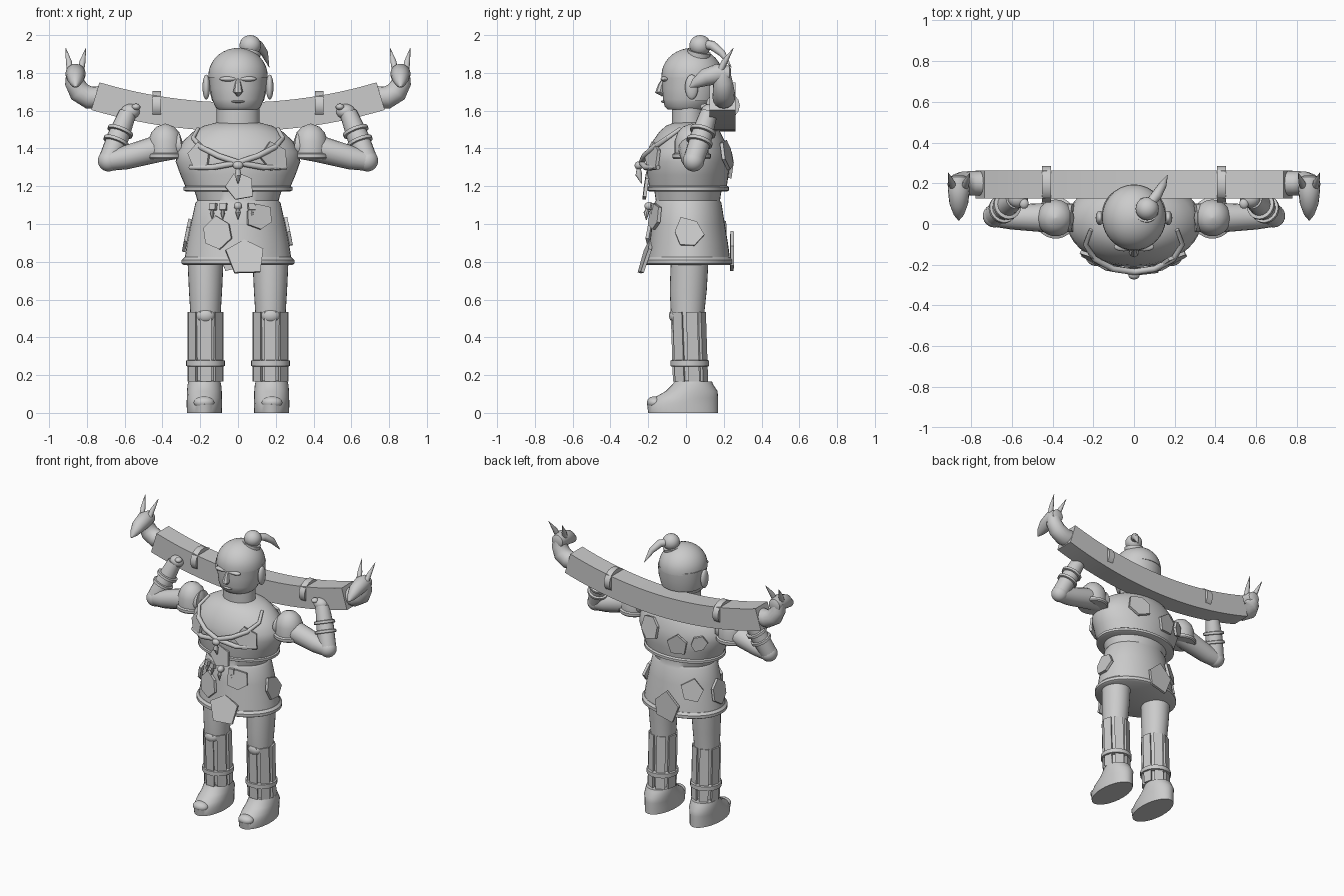
import bpy, bmesh, math, random
from mathutils import Vector

random.seed(4)
old = bpy.data.objects.get("Cube")
if old:
    bpy.data.objects.remove(old, do_unlink=True)

GREY = (0.6, 0.6, 0.6, 1)
clay = bpy.data.materials.new("plain grey")
clay.use_nodes = True
clay.diffuse_color = GREY
for node in clay.node_tree.nodes:
    if node.type == 'BSDF_PRINCIPLED':
        node.inputs["Base Color"].default_value = GREY


def finish(name, bm, angle=38):
    """Turn a bmesh into a shaded object with sharp creases kept."""
    bmesh.ops.recalc_face_normals(bm, faces=bm.faces)
    for f in bm.faces:
        f.smooth = True
    for e in bm.edges:
        e.smooth = e.calc_face_angle(0) < math.radians(angle)
    mesh = bpy.data.meshes.new(name)
    bm.to_mesh(mesh)
    bm.free()
    mesh.materials.append(clay)
    ob = bpy.data.objects.new(name, mesh)
    bpy.context.scene.collection.objects.link(ob)


def skin(name, rings):
    """Bridge matching closed rings of points and cap both ends."""
    bm = bmesh.new()
    rows = [[bm.verts.new(p) for p in ring] for ring in rings]
    for a, b in zip(rows, rows[1:]):
        for i in range(len(a)):
            j = (i + 1) % len(a)
            bm.faces.new((a[i], a[j], b[j], b[i]))
    bm.faces.new(rows[0])
    bm.faces.new(rows[-1])
    finish(name, bm)


def ellipse_point(a, z, rx, ry, cy, cx=0):
    return Vector((cx + rx * math.sin(a), cy - ry * math.cos(a), z))


def loft(name, rows, cx=0, n=40):
    """Stack of ellipses, each row being z, rx, ry, cy."""
    skin(name, [[ellipse_point(math.tau * i / n, *row, cx) for i in range(n)] for row in rows])


def tube(name, pts, radii, n=16):
    """Tapered tube along a path, with a frame carried from point to point."""
    pts = [Vector(p) for p in pts]
    rings, side, last = [], None, None
    for i, p in enumerate(pts):
        t = (pts[min(i + 1, len(pts) - 1)] - pts[max(i - 1, 0)]).normalized()
        side = t.orthogonal().normalized() if side is None else last.rotation_difference(t) @ side
        last, other = t, t.cross(side)
        rings.append([p + radii[i] * (math.cos(k * math.tau / n) * side + math.sin(k * math.tau / n) * other)
                      for k in range(n)])
    skin(name, rings)


def ball(name, loc, scale):
    bm = bmesh.new()
    bmesh.ops.create_uvsphere(bm, u_segments=24, v_segments=14, radius=1)
    for v in bm.verts:
        v.co = Vector(loc) + Vector(scale) * v.co
    finish(name, bm)


def surface(rows, a, z, out=0):
    """Point on a lofted body at an angle from the front and a height."""
    rows = sorted(rows)
    z0 = min(max(z, rows[0][0]), rows[-1][0])
    for lo, hi in zip(rows, rows[1:]):
        if lo[0] <= z0 <= hi[0]:
            f = (z0 - lo[0]) / (hi[0] - lo[0])
            rx, ry, cy = [l + f * (h - l) for l, h in zip(lo[1:], hi[1:])]
            return ellipse_point(a, z, rx + out, ry + out, cy)


def patch(name, rows, a, z, r, n=5, rot=0.0, wobble=0.2, thick=0.018):
    """Flat polygon plate lying on a body."""
    p = surface(rows, a, z)
    t = (surface(rows, a + 0.02, z) - surface(rows, a - 0.02, z)).normalized()
    u = (surface(rows, a, z + 0.02) - surface(rows, a, z - 0.02)).normalized()
    out = t.cross(u).normalized()
    rad = [r * random.uniform(1 - wobble, 1 + wobble / 2) for _ in range(n)]
    flat = [rad[i] * (math.cos(rot + i * math.tau / n) * t + math.sin(rot + i * math.tau / n) * u)
            for i in range(n)]
    skin(name, [[p + q + out * d for q in flat] for d in (0, thick)])


# Torso, waist belt, skirt and hem
torso = [(1.19, .275, .205, .01), (1.26, .305, .215, .01), (1.33, .33, .22, .01), (1.38, .325, .212, .01),
         (1.44, .29, .19, .015), (1.49, .235, .16, .02), (1.52, .18, .13, .025), (1.537, .115, .09, .025)]
belt = [(1.172, .275, .205, .012), (1.178, .288, .216, .012), (1.195, .288, .216, .012), (1.203, .275, .205, .012)]
skirt = [(.8, .285, .22, .015), (.9, .27, .207, .015), (1.0, .25, .193, .012), (1.11, .226, .178, .01),
         (1.125, .215, .17, .01), (1.19, .235, .18, .01)]
hem = [(.782, .285, .22, .015), (.79, .298, .233, .015), (.81, .298, .233, .015), (.825, .283, .22, .015)]
loft("torso", torso)
loft("waist_ring", belt)
loft("skirt", skirt)
loft("skirt_hem", hem)

# Patches on the clothing
for rows, spots in ((torso, ((-.66, 1.36, .08, 5), (.62, 1.35, .085, 5), (2.75, 1.37, .085, 6),
                             (-2.85, 1.31, .075, 5), (-2.4, 1.33, .06, 6))),
                    (belt, ((.03, 1.195, .08, 5),)),
                    (skirt, ((-.41, .95, .09, 6), (.45, 1.04, .08, 6), (1.57, .95, .085, 6),
                             (-1.57, .94, .085, 6), (-2.44, .97, .085, 5))),
                    (hem, ((.14, .83, .108, 5), (3.17, .85, .105, 5)))):
    for a, z, r, n in spots:
        patch("cloth_patch", rows, a, z, r, n, random.random() * 2)

# Waist ornaments: square tags with hanging points and a central knot
for a in (-.58, -.33, .3):
    patch("belt_tag", skirt, a, 1.09, .025, 4, math.pi / 4, 0, .025)
    top = surface(skirt, a, 1.075, .015)
    tube("belt_point", [top, top - Vector((0, 0, .02)), top - Vector((0, .008, .05))], [.006, .011, .001], 8)
ball("belt_knot", (0, -.195, 1.095), (.022, .025, .022))
tube("belt_tassel", [(0, -.2, 1.085), (0, -.21, 1.06), (0, -.21, 1.02)], [.008, .015, .002], 8)

# Crossed chest ropes
route = [(-1.25, 1.505), (-.95, 1.455), (-.62, 1.405), (-.3, 1.36), (0, 1.325), (.4, 1.3), (.85, 1.3)]
for s in (1, -1):
    path = [surface(torso, s * a, z, .01 + .016 * math.cos(a)) for a, z in route]
    tube("chest_rope", path, [.01, .012, .015, .016, .016, .016, .012], 10)
ball("rope_knot", (0, -.25, 1.31), (.028, .022, .022))
tube("rope_tassel", [(0, -.25, 1.3), (0, -.25, 1.26), (0, -.235, 1.215)], [.01, .018, .002], 10)

# Head, neck, cap and face
loft("neck", [(1.52, .113, .09, .015), (1.63, .113, .09, .015)])
loft("head", [(1.605, .105, .105, .01), (1.62, .12, .122, .01), (1.66, .137, .142, .02), (1.72, .148, .154, .028),
              (1.79, .152, .157, .03)])
loft("hair_back", [(1.65, .137, .12, .05), (1.72, .154, .135, .052), (1.79, .157, .138, .052)])
loft("cap", [(1.775, .157, .162, .032)] +
     [(1.785 + .147 * math.sin(t * math.pi / 18), .157 * math.cos(t * math.pi / 18),
       .162 * math.cos(t * math.pi / 18), .032) for t in range(9)] + [(1.932, .004, .004, .032)])
tube("nose", [(0, -.115, 1.77), (0, -.13, 1.735), (0, -.138, 1.7), (0, -.12, 1.685)], [.01, .018, .026, .012], 8)
ball("mouth", (0, -.118, 1.648), (.035, .015, .007))
for s in (1, -1):
    ball("brow", (s * .05, -.112, 1.768), (.048, .022, .014))
    ball("ear", (s * .168, .03, 1.725), (.02, .035, .066))

# Topknot with a hanging lock
ball("topknot", (.065, .075, 1.945), (.057, .057, .055))
tube("topknot_tie", [(.055, .065, 1.89), (.06, .07, 1.915)], [.062, .062], 24)
tube("topknot_lock", [(.07, .09, 1.95), (.11, .14, 1.945), (.14, .19, 1.905), (.165, .24, 1.83)],
     [.025, .026, .02, .001], 12)

# Curved beam across the shoulders
R, YMIN, YMAX, H = 2.65, .125, .262, .076


def on_beam(angle, up):
    return (R - up) * math.sin(angle), 1.567 + R - (R - up) * math.cos(angle)


rings = []
for i in range(25):
    angle = (i / 12 - 1) * .289
    (xl, zl), (xh, zh) = on_beam(angle, -H), on_beam(angle, H)
    rings.append([(xl, YMIN, zl), (xl, YMAX, zl), (xh, YMAX, zh), (xh, YMIN, zh)])
skin("shoulder_beam", rings)

for s in (1, -1):
    # Band round the beam
    skin("beam_band", [[(s * x, .195 + .09 * math.cos(k * math.tau / 16), 1.627 + .078 * math.sin(k * math.tau / 16))
                        for k in range(16)] for x in (.408, .452)])

    # Horned animal head on the beam end
    tube("beast_neck", [(s * .72, .2, 1.67), (s * .79, .2, 1.67), (s * .84, .2, 1.7), (s * .865, .195, 1.75),
                        (s * .865, .19, 1.8)], [.06, .06, .058, .052, .045])
    tube("beast_head", [(s * .86, .238, 1.795), (s * .86, .23, 1.795), (s * .86, .17, 1.795), (s * .86, .1, 1.775),
                        (s * .86, .05, 1.745), (s * .86, .02, 1.725)], [.025, .043, .054, .046, .027, .004])
    for base, tip in ((.888, .912), (.832, .805)):
        tube("beast_horn", [(s * base, .18, 1.81), (s * (base * 2 + tip) / 3, .205, 1.86), (s * tip, .252, 1.932)],
             [.018, .016, .001], 10)

    # Shoulder guard, bent arm, bracer and gripping hand
    loft("shoulder_guard", [(1.345, .096, .096, .03), (1.352, .102, .102, .03), (1.37, .102, .102, .03),
                            (1.376, .09, .09, .03), (1.44, .09, .09, .03), (1.485, .074, .074, .03),
                            (1.515, .046, .046, .03), (1.531, .004, .004, .03)], s * .385, 28)
    tube("upper_arm", [(s * .3, .03, 1.42), (s * .42, .03, 1.4), (s * .6, .035, 1.35), (s * .685, .04, 1.335)],
         [.07, .072, .062, .054])
    ball("elbow", (s * .685, .04, 1.335), (.057, .057, .057))
    elbow, wrist = Vector((s * .685, .04, 1.335)), Vector((s * .585, .12, 1.585))
    tube("forearm", [elbow, elbow.lerp(wrist, .5), wrist], [.055, .058, .046])
    for f in (.4, .62):
        tube("bracer_ring", [elbow.lerp(wrist, f + d) for d in (-.04, -.03, .03, .04)], [.06, .07, .07, .06], 24)
    ball("hand", (s * .57, .125, 1.595), (.05, .045, .04))
    ball("thumb", (s * .54, .1, 1.62), (.023, .025, .017))

    # Leg, plated greave and boot
    cx = s * .172
    loft("leg", [(.17, .076, .076, .02), (.35, .077, .08, .012), (.52, .08, .088, .008), (.65, .088, .098, .012),
                 (.82, .096, .1, .02)], cx, 28)
    ball("knee", (cx, -.055, .515), (.05, .035, .04))
    for k in range(7):
        rings = []
        for z, cy in ((.165, .022), (.535, .01)):
            a0, a1 = [(k + d) * math.tau / 7 for d in (-.36, .36)]
            rings.append([ellipse_point(a, z, r, r, cy, cx) for a, r in
                          ((a0, .078), (a1, .078), (a1, .096), (a0, .096))])
        skin("greave_plate", rings)
    loft("greave_band", [(.245, .09, .09, .02), (.248, .103, .103, .02), (.277, .103, .103, .02),
                         (.28, .09, .09, .02)], cx, 28)
    loft("boot", [(0, .092, .185, -.015), (.045, .094, .188, -.018), (.08, .093, .17, .0), (.115, .092, .137, .03),
                  (.15, .089, .108, .036), (.165, .085, .1, .038)], s * .178, 32)
    ball("toe_cap", (s * .18, -.165, .055), (.055, .042, .033))
